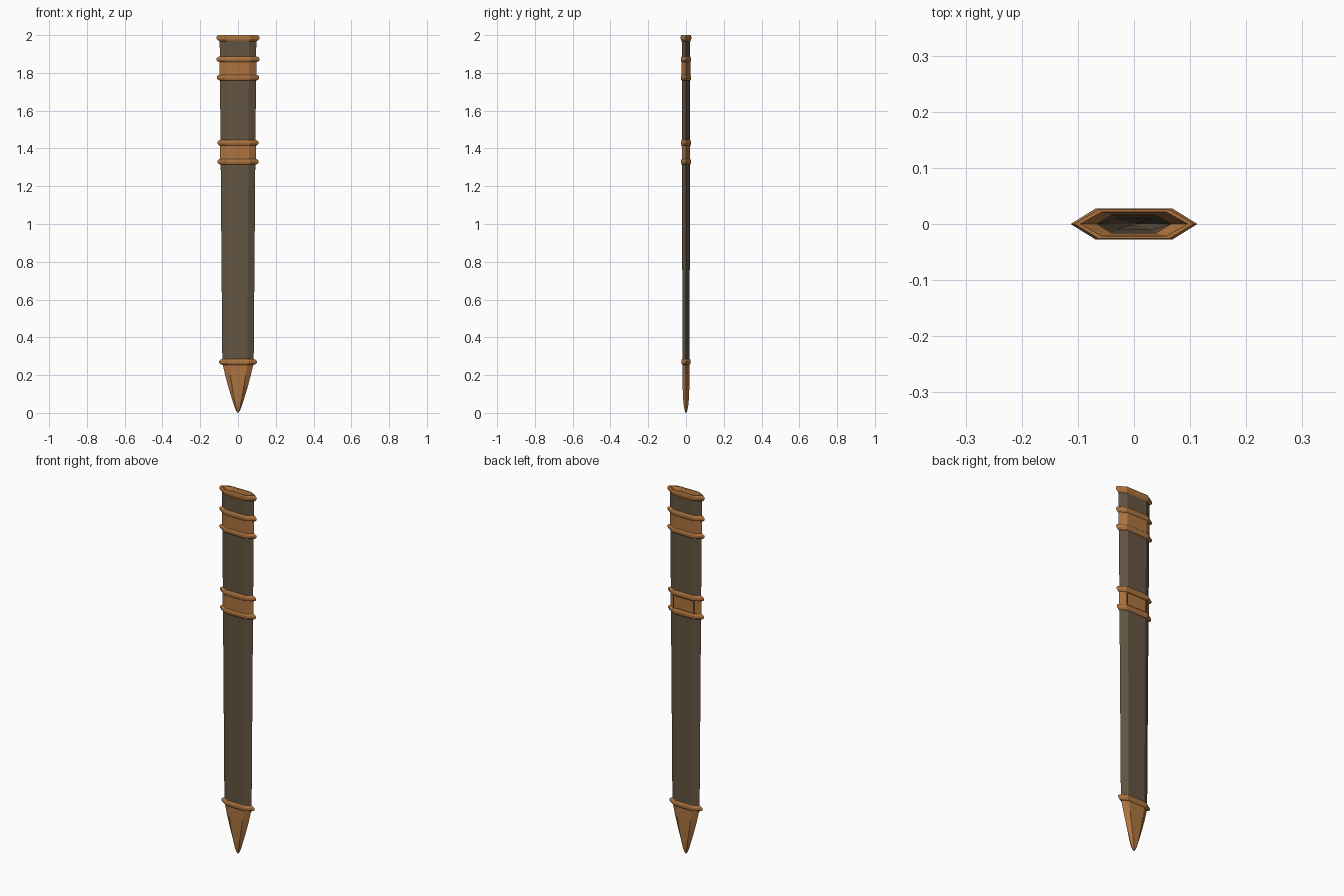
import bpy, bmesh

if "Cube" in bpy.data.objects:
    bpy.data.objects.remove(bpy.data.objects["Cube"])


def material(name, rgb):
    m = bpy.data.materials.new(name)
    m.diffuse_color = (*rgb, 1)
    m.use_nodes = True
    m.node_tree.nodes["Principled BSDF"].inputs["Base Color"].default_value = m.diffuse_color
    return m


COPPER = material("copper brown", (0.42, 0.175, 0.050))
LEATHER = material("dark leather", (0.127, 0.092, 0.055))


def hexagon(z, hx, hy):
    """Flattened hexagon with points on +-x and flats on +-y."""
    c = hx * 0.6
    return [(hx, 0, z), (c, hy, z), (-c, hy, z), (-hx, 0, z), (-c, -hy, z), (c, -hy, z)]


def loft(name, sections, mat, closed=False, edit=None):
    """Skin a list of (z, half width, half depth) hexagons."""
    bm = bmesh.new()
    rows = [[bm.verts.new(p) for p in hexagon(*s)] for s in sections]
    pairs = list(zip(rows, rows[1:]))
    if closed:
        pairs.append((rows[-1], rows[0]))
    for a, b in pairs:
        for i in range(6):
            j = (i + 1) % 6
            bm.faces.new((a[i], a[j], b[j], b[i]))
    if edit:
        edit(bm)
    me = bpy.data.meshes.new(name)
    bm.to_mesh(me)
    bm.free()
    me.materials.append(mat)
    ob = bpy.data.objects.new(name, me)
    bpy.context.collection.objects.link(ob)
    return ob


def size(z, grow=0.0):
    """Body half width and depth at height z, which tapers downwards."""
    t = (z - 0.27) / 1.71
    return z, 0.083 + 0.014 * t + grow, 0.019 + 0.003 * t + grow * 0.5


# leather body in two lengths, interrupted by the middle band
loft("lower_body", [size(0.26), size(1.34)], LEATHER)
loft("upper_body", [size(1.42), size(1.985)], LEATHER)

# dark hollow, narrowing downwards
loft("cavity", [(0.3, 0.004, 0.002), (1.4, 0.052, 0.010), (1.972, 0.066, 0.016)], LEATHER,
     edit=lambda bm: bmesh.ops.reverse_faces(bm, faces=bm.faces[:]))

# raised rings
PROFILE = [(-0.016, 0), (-0.012, 0.010), (-0.005, 0.017), (0.005, 0.017), (0.012, 0.010), (0.016, 0)]
for name, zc in [("chape_ring", 0.27), ("middle_ring_lower", 1.33), ("middle_ring_upper", 1.43),
                 ("top_ring_lower", 1.775), ("top_ring_upper", 1.872)]:
    _, hx, hy = size(zc)
    secs = [(zc + dz, hx + o, hy + o * 0.35) for dz, o in PROFILE]
    secs += [(zc + 0.016, hx - 0.004, hy - 0.002), (zc - 0.016, hx - 0.004, hy - 0.002)]
    loft(name, secs, COPPER, closed=True)

# mouth ring with a sloping throat into the hollow
loft("mouth_ring", [(1.966, 0.096, 0.022), (1.972, 0.106, 0.026), (1.98, 0.113, 0.028),
                    (1.992, 0.113, 0.028), (2.0, 0.106, 0.0255), (2.0, 0.096, 0.0215),
                    (1.97, 0.066, 0.016)], COPPER)

# copper bands between the ring pairs
loft("top_band", [size(1.775, 0.003), size(1.872, 0.003)], COPPER)


def slot(bm):
    """Sink a rectangular slot into the back face."""
    back = max(bm.faces, key=lambda f: f.calc_center_median().y)
    r = bmesh.ops.inset_individual(bm, faces=[back], thickness=0.018, depth=0)
    for v in back.verts:
        v.co.x *= 1.12
    ext = bmesh.ops.extrude_discrete_faces(bm, faces=[back])
    for f in ext["faces"]:
        for v in f.verts:
            v.co.y -= 0.011


loft("middle_band", [size(1.33, 0.003), size(1.43, 0.003)], COPPER, edit=slot)

# pointed metal chape
loft("chape", [(0.0, 0.001, 0.001), (0.01, 0.009, 0.006), (0.03, 0.018, 0.011),
               (0.07, 0.031, 0.015), (0.14, 0.052, 0.018), (0.20, 0.068, 0.019),
               size(0.27, 0.001)], COPPER,
     edit=lambda bm: bmesh.ops.holes_fill(bm, edges=[e for e in bm.edges if all(v.co.z < 0.001 for v in e.verts)]))
